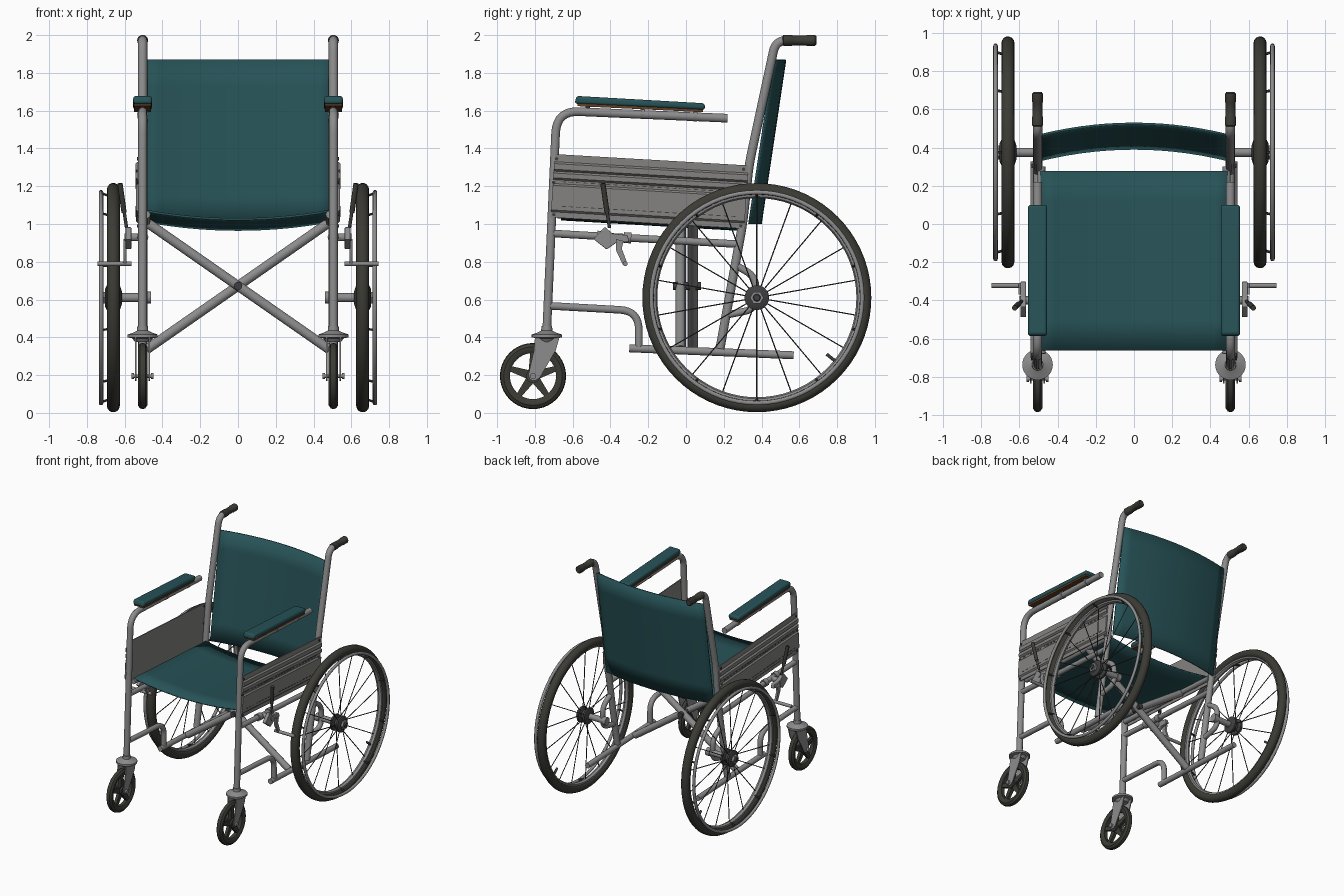
import bpy, bmesh
from math import sin, cos, pi, radians
from mathutils import Vector

if "Cube" in bpy.data.objects:
    bpy.data.objects.remove(bpy.data.objects["Cube"])


def material(name, r, g, b):
    m = bpy.data.materials.new(name)
    m.use_nodes = True
    m.diffuse_color = (r, g, b, 1)
    m.node_tree.nodes["Principled BSDF"].inputs["Base Color"].default_value = (r, g, b, 1)
    return m


METAL = material("grey metal", 0.27, 0.265, 0.27)
PANEL = material("panel grey", 0.23, 0.225, 0.22)
FABRIC = material("teal fabric", 0.02, 0.085, 0.095)
RUBBER = material("dark rubber", 0.045, 0.044, 0.036)
DARK = material("dark steel", 0.05, 0.05, 0.05)
WOOD = material("brown board", 0.12, 0.05, 0.02)

FX = 0.505  # side frame plane
WX, WY, WZ = 0.66, 0.375, 0.61  # big wheel centre
CY, CZ = -0.81, 0.195  # caster centre


def finish(name, mesh, mat, mirror=True, bevel=0, angle=35):
    """Link a mesh with smooth shading, optional bevel and mirroring."""
    mesh.materials.clear()
    mesh.materials.append(mat)
    mesh.shade_smooth()
    mesh.set_sharp_from_angle(angle=radians(angle))
    ob = bpy.data.objects.new(name, mesh)
    bpy.context.scene.collection.objects.link(ob)
    if bevel:
        b = ob.modifiers.new("bevel", 'BEVEL')
        b.width, b.segments = bevel, 3
    if mirror:
        ob.modifiers.new("mirror", 'MIRROR').use_mirror_merge = False
    return ob


def from_bmesh(name, bm, mat, **kw):
    bmesh.ops.recalc_face_normals(bm, faces=bm.faces[:])
    mesh = bpy.data.meshes.new(name)
    bm.to_mesh(mesh)
    bm.free()
    return finish(name, mesh, mat, **kw)


def rounded(points, radius):
    """Replace inner corners of a path with soft bends."""
    pts = [Vector(p) for p in points]
    out = [pts[0]]
    for a, p, b in zip(pts, pts[1:], pts[2:]):
        s = p + (a - p).normalized() * radius
        e = p + (b - p).normalized() * radius
        out += [s.lerp(p, t / 8).lerp(p.lerp(e, t / 8), t / 8) for t in range(9)]
    return out + [pts[-1]]


def tubes(name, paths, r, mat=METAL, bend=0.05, res=3, mirror=True):
    cu = bpy.data.curves.new(name, 'CURVE')
    cu.dimensions = '3D'
    cu.bevel_depth, cu.bevel_resolution, cu.use_fill_caps = r, res, True
    for path in paths:
        pts = rounded(path, bend)
        sp = cu.splines.new('POLY')
        sp.points.add(len(pts) - 1)
        for q, p in zip(sp.points, pts):
            q.co = (*p, 1)
    tmp = bpy.data.objects.new(name + "_path", cu)
    mesh = bpy.data.meshes.new_from_object(tmp)
    bpy.data.objects.remove(tmp)
    return finish(name, mesh, mat, mirror=mirror, angle=50)


def side(*yz, x=FX):
    return [(x, y, z) for y, z in yz]


def lathe(name, prof, mat, centre, axis='X', seg=32, closed=False, **kw):
    """Spin (offset, radius) pairs around an axis."""
    bm = bmesh.new()
    c = Vector(centre)
    rings = []
    for a, r in prof:
        ring = []
        for i in range(seg):
            u, v = r * cos(2 * pi * i / seg), r * sin(2 * pi * i / seg)
            p = {'X': (a, u, v), 'Y': (u, a, v), 'Z': (u, v, a)}[axis]
            ring.append(bm.verts.new(c + Vector(p)))
        rings.append(ring)
    pairs = list(zip(rings, rings[1:])) + ([(rings[-1], rings[0])] if closed else [])
    for p, q in pairs:
        for i in range(seg):
            j = (i + 1) % seg
            bm.faces.new((p[i], p[j], q[j], q[i]))
    if not closed:
        bm.faces.new(rings[0])
        bm.faces.new(rings[-1])
    return from_bmesh(name, bm, mat, **kw)


def torus(name, x, big, r, mat, y=WY, z=WZ, seg=72, n=14):
    prof = [(r * cos(2 * pi * i / n), big + r * sin(2 * pi * i / n)) for i in range(n)]
    return lathe(name, prof, mat, (x, y, z), seg=seg, closed=True, angle=60)


def prisms(name, outlines, vec, mat, **kw):
    """Extrude each closed outline along a vector."""
    bm = bmesh.new()
    for o in outlines:
        a = [bm.verts.new(p) for p in o]
        b = [bm.verts.new(Vector(p) + Vector(vec)) for p in o]
        bm.faces.new(a)
        bm.faces.new(b)
        for i in range(len(a)):
            j = (i + 1) % len(a)
            bm.faces.new((a[i], a[j], b[j], b[i]))
    return from_bmesh(name, bm, mat, **kw)


def sheet(name, fn):
    """Sagging cloth: fn maps u in -1..1, v in 0..1 to a point."""
    bm = bmesh.new()
    bmesh.ops.create_grid(bm, x_segments=14, y_segments=6, size=1)
    for v in bm.verts:
        v.co = fn(v.co.x, (v.co.y + 1) / 2)
    ob = from_bmesh(name, bm, FABRIC, mirror=False)
    s = ob.modifiers.new("thickness", 'SOLIDIFY')
    s.thickness, s.offset = 0.012, 0


# Fabric seat and backrest
sheet("seat", lambda u, v: (0.49 * u, -0.662 + 0.94 * v, 1.07 - 0.055 * v - 0.045 * (1 - u * u)))
sheet("backrest", lambda u, v: (0.49 * u, 0.335 + 0.13 * v + 0.06 * (1 - u * u), 1.0 + 0.87 * v))

# Side frame tubes
tubes("front_post_and_arm", [side((-0.738, 0.42), (-0.685, 1.6), (0.22, 1.56))], 0.024, bend=0.12)
tubes("back_post", [side((0.18, 0.34), (0.30, 1.0), (0.335, 1.32), (0.475, 1.972), (0.6, 1.972))],
      0.025, bend=0.06)
tubes("bottom_tube", [side((-0.3, 0.342), (0.57, 0.305))], 0.022)
tubes("middle_tube", [side((-0.71, 0.95), (0.28, 0.893))], 0.021)
tubes("seat_rail", [side((-0.68, 1.05), (0.3, 0.995), x=0.485)], 0.021)
tubes("lower_front_tube", [side((-0.73, 0.567), (-0.25, 0.54), (-0.25, 0.34))], 0.021, bend=0.1)
tubes("axle_bracket", [side((0.25, 0.79), (0.37, 0.72), (0.37, 0.55), (0.2, 0.515))], 0.02, bend=0.06)

# Folding cross brace
for y, s in ((-0.028, 1), (0.036, -1)):
    tubes("cross_brace", [[(-0.485 * s, y, 1.01), (0.485 * s, y, 0.335)]], 0.027, mirror=False)
lathe("brace_pivot", [(-0.07, 0.022), (0.08, 0.022)], DARK, (0, 0, 0.672), 'Y', 12, mirror=False)

# Push grips
lathe("push_grip", [(0, 0.022), (0.006, 0.029), (0.05, 0.029), (0.055, 0.026), (0.125, 0.026),
                    (0.13, 0.029), (0.172, 0.029), (0.18, 0.022)], RUBBER, (FX, 0.51, 1.972), 'Y', 20)

# Armrests
pad = [(-0.59, 1.637), (0.1, 1.604), (0.1, 1.639), (-0.58, 1.678)]
prisms("armrest_pad", [side(*pad, x=0.455)], (0.1, 0, 0), FABRIC, bevel=0.014)
board = [(-0.575, 1.624), (0.09, 1.592), (0.09, 1.606), (-0.575, 1.639)]
prisms("armrest_board", [side(*board, x=0.46)], (0.09, 0, 0), WOOD)
tubes("armrest_bolts", [side((y, 1.56 - 0.045 * y), (y, 1.615 - 0.045 * y)) for y in (-0.52, -0.23, 0.05)],
      0.012, DARK)
tubes("armrest_clips", [side((y - 0.01, 1.573 - 0.045 * y), (y + 0.01, 1.572 - 0.045 * y))
                        for y in (-0.23, 0.05)], 0.029)

# Ribbed side panels with dashed slots and rivets
ribs = [(0, 0), (0.03, 0), (0.04, 0.01), (0.17, 0.01), (0.18, 0), (0.2, 0), (0.21, 0.012),
        (0.235, 0.012), (0.245, 0), (0.255, 0.012), (0.285, 0.012), (0.295, 0), (0.335, 0)]
face = [(0.53 + d, -0.717 + 0.07 * h, 1.035 + h) for h, d in ribs]
back = [(0.523, p[1], p[2]) for p in (face[-1], face[0])]
prisms("side_panel", [face + back], (0, 1.025, -0.06), PANEL, angle=20)
slots = []
for h, x in ((0.06, 0.538), (0.19, 0.528)):
    for i in range(24):
        y = -0.66 + i * 0.039
        z = 1.035 + h - 0.0585 * (y + 0.717)
        slots.append(side((y, z), (y + 0.024, z - 0.0014), (y + 0.024, z + 0.003), (y, z + 0.0044), x=x))
prisms("panel_slots", slots, (0.004, 0, 0), DARK)
tubes("panel_rivets", [[(0.52, y, z), (0.536, y, z)] for y, z in
                       ((-0.685, 1.345), (-0.7, 1.22), (-0.7, 1.05), (0.305, 1.29), (0.295, 1.15), (0.29, 0.99))],
      0.009, DARK)

# Large rear wheels
torus("tyre", WX, 0.573, 0.034, RUBBER)
lathe("wheel_rim", [(-0.022, 0.555), (-0.018, 0.535), (0, 0.527), (0.018, 0.535), (0.022, 0.555)],
      METAL, (WX, WY, WZ), seg=72, closed=True)
torus("push_rim", 0.725, 0.558, 0.012, METAL, n=10)


def polar(x, r, a):
    return (x, WY + r * cos(a), WZ + r * sin(a))


tubes("spokes", [[polar(WX + 0.022 * (-1) ** i, 0.05, pi * i / 9 + pi / 2),
                  polar(WX, 0.535, pi * i / 9 + pi / 2)] for i in range(18)], 0.0035, DARK, res=1)
tubes("push_rim_mounts", [[polar(WX + 0.01, 0.535, pi * i / 5 + pi / 10),
                           polar(0.725, 0.553, pi * i / 5 + pi / 10)] for i in range(10)], 0.007, DARK, res=1)
tubes("valve_stem", [[polar(WX, 0.535, -0.68), polar(WX, 0.475, -0.68)]], 0.009, DARK)
lathe("wheel_hub", [(-0.045, 0.035), (-0.035, 0.065), (-0.02, 0.065), (-0.012, 0.04), (0.012, 0.04),
                    (0.02, 0.065), (0.035, 0.065), (0.045, 0.045)], DARK, (WX, WY, WZ))
lathe("hub_nut", [(0.045, 0.036), (0.062, 0.036)], METAL, (WX, WY, WZ), seg=6)
lathe("hub_cap", [(0.062, 0.02), (0.07, 0.016)], DARK, (WX, WY, WZ), seg=16)
lathe("axle", [(-0.2, 0.032), (-0.165, 0.032), (-0.165, 0.024), (-0.04, 0.024)], METAL, (WX, WY, WZ), seg=20)

# Front casters
lathe("caster_tyre", [(-0.015, 0.122), (-0.024, 0.135), (-0.025, 0.155), (-0.014, 0.171), (0, 0.175),
                      (0.014, 0.171), (0.025, 0.155), (0.024, 0.135), (0.015, 0.122)],
      RUBBER, (FX, CY, CZ), seg=40, closed=True)
star = []
for i in range(5):
    a = pi / 2 + 2 * pi * i / 5
    star.append(side(*[(CY + r * cos(a) - w * sin(a), CZ + r * sin(a) + w * cos(a))
                       for r, w in ((0.02, -0.024), (0.128, -0.014), (0.128, 0.014), (0.02, 0.024))],
                     x=FX - 0.012))
prisms("caster_spokes", star, (0.024, 0, 0), RUBBER)
lathe("caster_hub", [(-0.025, 0.036), (0.025, 0.036)], DARK, (FX, CY, CZ), seg=20)
lathe("caster_axle", [(-0.058, 0.008), (-0.058, 0.016), (-0.045, 0.016), (-0.045, 0.009), (0.045, 0.009),
                      (0.045, 0.016), (0.058, 0.016), (0.058, 0.008)], METAL, (FX, CY, CZ), seg=12)
fork = [(-0.80, 0.4), (-0.67, 0.4), (-0.69, 0.33), (-0.775, 0.185), (-0.8, 0.17), (-0.825, 0.175),
        (-0.835, 0.2), (-0.805, 0.33)]
for x in (-0.04, 0.032):
    prisms("fork_blade", [side(*fork, x=FX + x)], (0.008, 0, 0), METAL)
lathe("fork_crown", [(0.375, 0.04), (0.395, 0.055), (0.4, 0.08), (0.415, 0.08), (0.425, 0.05),
                     (0.435, 0.03), (0.46, 0.028)], METAL, (FX, -0.737, 0), 'Z', 28)

# Wheel brakes
plate = [(-0.49, 0.92), (-0.43, 0.985), (-0.39, 0.95), (-0.31, 0.94), (-0.3, 0.905), (-0.37, 0.9), (-0.42, 0.865)]
prisms("brake_plate", [side(*plate, x=0.565)], (0.03, 0, 0), METAL, bevel=0.005)
tubes("brake_clamp", [side((-0.47, 0.936), (-0.43, 0.934)), side((-0.33, 0.928), (-0.29, 0.926))], 0.03)
tubes("brake_mount", [[(FX, -0.4, 0.93), (0.6, -0.4, 0.93)]], 0.022)
arm = [(-0.37, 0.92), (-0.33, 0.91), (-0.34, 0.87), (-0.31, 0.79), (-0.335, 0.785), (-0.37, 0.86)]
prisms("brake_arm", [side(*arm, x=0.59)], (0.016, 0, 0), METAL)
tubes("brake_shoe", [[(0.565, -0.322, 0.79), (0.745, -0.322, 0.79)]], 0.013)
tubes("brake_lever", [[(0.59, -0.405, 0.98), (0.605, -0.42, 1.08)]], 0.009, DARK)
tubes("brake_handle", [[(0.603, -0.418, 1.06), (0.625, -0.44, 1.215)]], 0.014, RUBBER)
